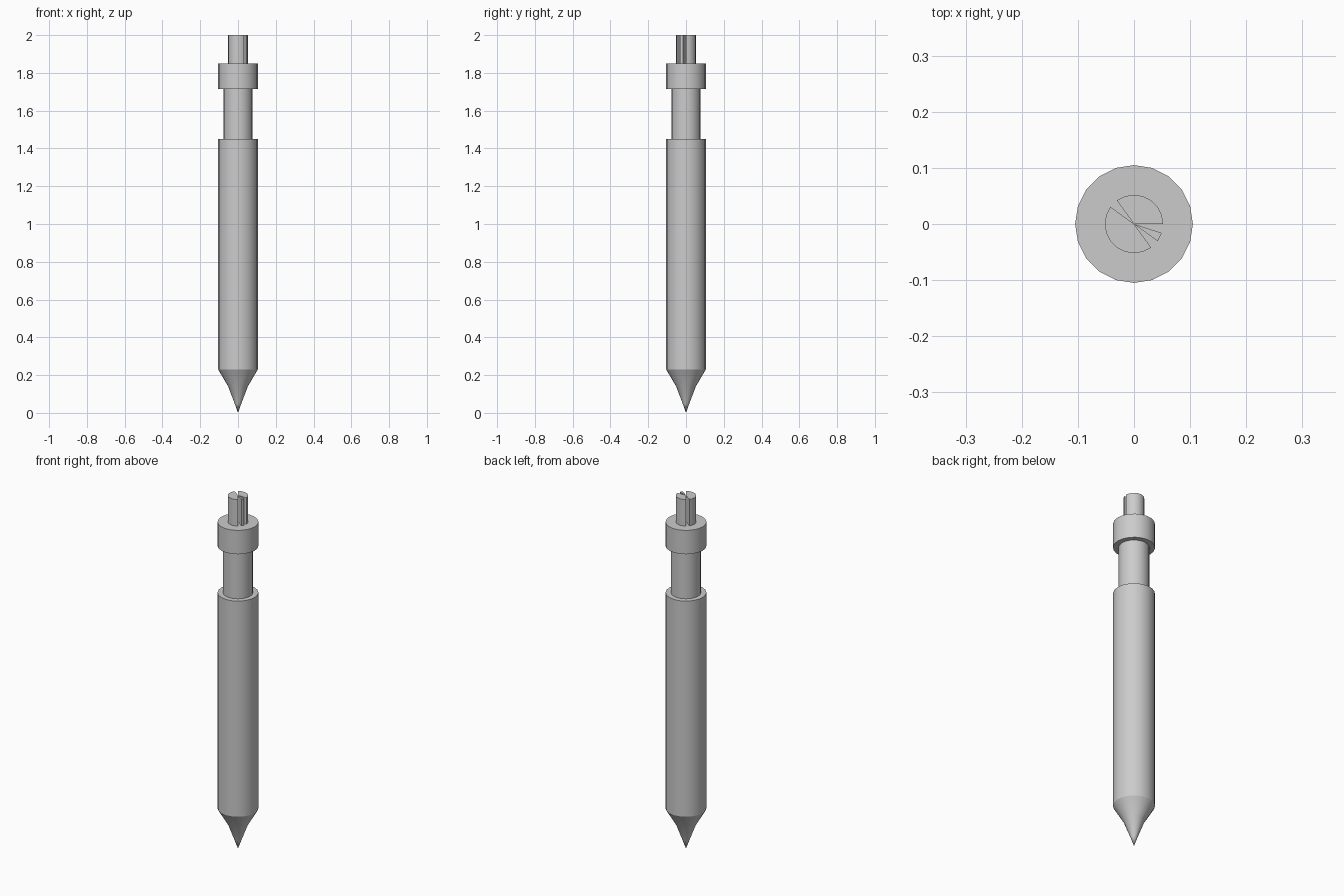
import bpy, bmesh, math

if "Cube" in bpy.data.objects:
    bpy.data.objects.remove(bpy.data.objects["Cube"])

SIDES = 20
STEP = 2 * math.pi / SIDES


def finish(name, bm):
    bmesh.ops.recalc_face_normals(bm, faces=bm.faces)
    mesh = bpy.data.meshes.new(name)
    bm.to_mesh(mesh)
    bm.free()
    obj = bpy.data.objects.new(name, mesh)
    bpy.context.collection.objects.link(obj)
    bpy.ops.object.select_all(action='DESELECT')
    obj.select_set(True)
    bpy.context.view_layer.objects.active = obj
    bpy.ops.object.shade_smooth_by_angle(angle=math.radians(30))
    return obj


def lathe(name, profile):
    """Spin a (radius, z) profile around the z axis."""
    bm = bmesh.new()
    verts = [bm.verts.new((r, 0, z)) for r, z in profile]
    edges = [bm.edges.new(pair) for pair in zip(verts, verts[1:])]
    bmesh.ops.spin(bm, geom=verts + edges, cent=(0, 0, 0), axis=(0, 0, 1),
                   angle=2 * math.pi, steps=SIDES, use_merge=True)
    bmesh.ops.remove_doubles(bm, verts=bm.verts, dist=1e-5)
    return finish(name, bm)


def wedge(name, first, last, radius, z0, z1):
    """Pie-slice prism spanning whole side steps of the circle."""
    bm = bmesh.new()
    outline = [(0, 0)] + [(radius * math.cos(i * STEP), radius * math.sin(i * STEP))
                          for i in range(first, last + 1)]
    face = bm.faces.new([bm.verts.new((x, y, z0)) for x, y in outline])
    top = bmesh.ops.extrude_face_region(bm, geom=[face], use_keep_orig=True)["geom"]
    bmesh.ops.translate(bm, vec=(0, 0, z1 - z0),
                        verts=[g for g in top if isinstance(g, bmesh.types.BMVert)])
    return finish(name, bm)


# Barrel tapering to the writing point, stepped neck and collar
lathe("pen_barrel", [(0, 0), (0.018, 0.05), (0.052, 0.14), (0.105, 0.23),
                     (0.105, 1.45), (0.077, 1.45), (0.077, 1.715),
                     (0.105, 1.715), (0.105, 1.85), (0, 1.85)])

# Push button split into three wedges by open slots
for n, (first, last) in enumerate([(0, 7), (8, 17), (18, 19)], 1):
    wedge(f"button_wedge_{n}", first, last, 0.052, 1.85, 2.0)
